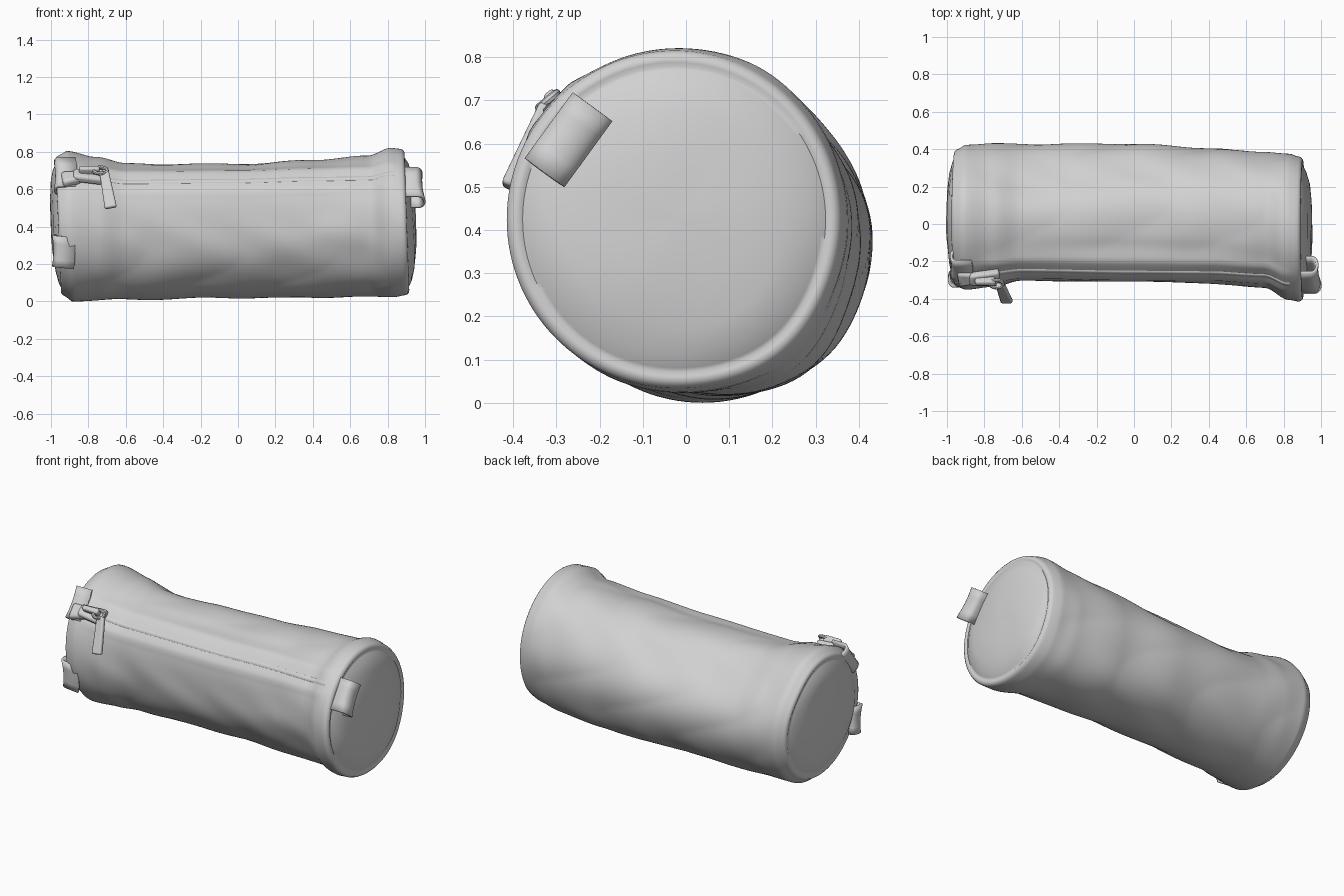
import bpy, bmesh, math
from mathutils import Vector, Matrix

if "Cube" in bpy.data.objects:
    bpy.data.objects.remove(bpy.data.objects["Cube"])

fabric = bpy.data.materials.new("grey_fabric")
fabric.diffuse_color = (0.64, 0.64, 0.64, 1)
fabric.use_nodes = True
fabric.node_tree.nodes["Principled BSDF"].inputs["Base Color"].default_value = fabric.diffuse_color

# body stations: x, front y, back y, bottom z, top z, zip bulge
STATIONS = [(-.945, -.335, .40, .03, .78, .01), (-.90, -.35, .425, .0, .805, .02),
            (-.75, -.33, .43, .005, .775, .035), (-.60, -.30, .43, .01, .74, .05),
            (0, -.30, .43, .02, .735, .062), (.40, -.31, .405, .025, .755, .05),
            (.70, -.34, .385, .03, .775, .03), (.83, -.405, .375, .025, .82, .012),
            (.885, -.415, .36, .035, .815, .0)]
# broad dents and swells: x, angle, x spread, angle spread, height
DENTS = [(-.45, 43, .7, 26, -.034), (-.50, 66, .24, 20, -.028), (.45, -58, .35, 25, .016),
         (.45, -50, .6, 22, .016), (-.05, 55, .3, 20, -.014), (.70, 65, .12, 30, .010),
         (-.1, 228, .5, 16, -.008), (.66, 205, .10, 18, -.014), (.25, 215, .13, 16, -.010),
         (-.5, 200, .12, 18, -.012), (.45, 185, .12, 12, .008), (0, 119, .6, 6, -.007)]
ZIP = math.radians(140)
SEG, ROWS = 120, 90


def station(x):
    for a, b in zip(STATIONS, STATIONS[1:]):
        if x <= b[0]:
            break
    t = min(max((x - a[0]) / (b[0] - a[0]), 0), 1)
    t = t * t * (3 - 2 * t)
    return [p + (q - p) * t for p, q in zip(a[1:], b[1:])]


def tilt(x, z):
    return -.05 * (z - .4) * abs(x) ** 3


def centre(x):
    y0, y1, z0, z1, _ = station(x)
    z = (z0 + z1) / 2
    return Vector((x + tilt(x, z), (y0 + y1) / 2, z))


def turn(a, b):
    """Signed difference of two angles in degrees."""
    return (math.degrees(a) - b + 180) % 360 - 180


def surf(x, a, lift=0.0):
    """Point on the soft cylinder, with zip bulge, seam ridges and dents."""
    y0, y1, z0, z1, bulge = station(x)
    d = turn(a, 140)
    r = lift + bulge * math.exp(-(d / 24) ** 2)
    inner = min(1, max(0, (.88 - abs(x)) / .12))
    r += inner * .006 * (math.exp(-((d - 9) / 3) ** 2) + math.exp(-((d + 11) / 3) ** 2))
    r -= inner * .004 * math.exp(-(d / 6) ** 4)
    away = 1 - math.exp(-(d / 28) ** 2)
    for dx, da, sx, sa, h in DENTS:
        r += h * math.exp(-((x - dx) / sx) ** 2 - (turn(a, da) / sa) ** 2)
    r += inner * away * (.005 * abs(math.sin(6 * x + 2 * a + math.sin(3 * a))) - .003
                         + .002 * math.sin(15 * x - 4 * a + 2 * math.sin(3 * a)))
    y = (y0 + y1) / 2 + ((y1 - y0) / 2 + r) * math.cos(a)
    z = (z0 + z1) / 2 + ((z1 - z0) / 2 + r) * math.sin(a)
    return Vector((x + tilt(x, z), y, z))


def finish(name, bm, bevel=0, angle=40):
    bmesh.ops.recalc_face_normals(bm, faces=bm.faces)
    mesh = bpy.data.meshes.new(name)
    bm.to_mesh(mesh)
    bm.free()
    ob = bpy.data.objects.new(name, mesh)
    bpy.context.collection.objects.link(ob)
    mesh.materials.append(fabric)
    if bevel:
        m = ob.modifiers.new("bevel", 'BEVEL')
        m.width, m.segments = bevel, 3
    bpy.ops.object.select_all(action='DESELECT')
    ob.select_set(True)
    bpy.context.view_layer.objects.active = ob
    bpy.ops.object.shade_smooth_by_angle(angle=math.radians(angle))
    return ob


def loft(bm, rows, closed):
    grid = [[bm.verts.new(p) for p in row] for row in rows]
    n = len(grid[0])
    for r, s in zip(grid, grid[1:]):
        for i in range(n if closed else n - 1):
            j = (i + 1) % n
            bm.faces.new((r[i], r[j], s[j], s[i]))
    return grid


angles = [2 * math.pi * i / SEG for i in range(SEG)]
X0, X1 = STATIONS[0][0], STATIONS[-1][0]

# fabric tube closed by softly piped, bulging end discs
RIM = [(.985, .010), (.96, .016), (.93, .017), (.905, .012), (.88, .017),
       (.80, .032), (.65, .046), (.4, .056), (.15, .06), (.02, .06)]


def cap_rows(x, side, puff):
    c = centre(x)
    return [[c.lerp(surf(x, a), s)
             + Vector((side * (dx * puff + .004 * s * math.sin(3 * a + 5 * s) * (s < .85)), 0, 0))
             for a in angles] for s, dx in RIM]


bm = bmesh.new()
rows = cap_rows(X0, -1, .93)[::-1]
rows += [[surf(X0 + (X1 - X0) * i / ROWS, a) for a in angles] for i in range(ROWS + 1)]
rows += cap_rows(X1, 1, 1.12)
grid = loft(bm, rows, True)
bm.faces.new(grid[0])
bm.faces.new(grid[-1])
finish("case_body", bm, angle=60)

# zip coil laid along the bulge
bm = bmesh.new()
loft(bm, [[surf(-.86 + 1.70 * i / 80, ZIP + math.radians(d), h)
           for d, h in [(-3, -.012), (-1.5, .004), (1.5, .004), (3, -.012)]] for i in range(81)], True)
finish("zip_coil", bm, angle=70)


def loop_tab(name, base, out, along, across, reach, length, thick):
    """Folded fabric loop: a U-shaped band extruded along its width."""
    base, out = Vector(base), Vector(out).normalized()
    along, across = Vector(along).normalized(), Vector(across).normalized()
    h = thick / 2
    prof = [(0, -h)] + [(reach - h * .6 + h * .6 * math.cos(t), h * math.sin(t))
                        for t in [math.pi * (k / 10 - .5) for k in range(11)]] + [(0, h)]
    bm = bmesh.new()
    loft(bm, [[base + out * (u + .008 * s * s) + across * v + along * (length / 2 * s) for u, v in prof]
              for s in (-1, -.5, 0, .5, 1)], False)
    ob = finish(name, bm)
    m = ob.modifiers.new("cloth_thickness", 'SOLIDIFY')
    m.thickness, m.offset = .014, 0
    return ob


loop_tab("right_loop", (.855, -.272, .609), (1, 0, 0), (.09, -.59, -.81), (0, -.81, .59), .125, .19, .10)
loop_tab("left_lower_loop", (-.87, -.29, .26), (-1, 0, .1), (0, -.1, 1), (0, 1, .1), .11, .17, .07)
loop_tab("left_upper_loop", (-.86, -.225, .67), (-1, 0, 0), (0, -.59, -.81), (0, -.81, .59), .11, .19, .07)


def block(name, a, b, side, w0, w1, thick, bevel):
    """Tapered rounded bar from a to b; side gives its width direction."""
    a, b = Vector(a), Vector(b)
    d = (b - a).normalized()
    n = d.cross(Vector(side)).normalized()
    s = n.cross(d)
    bm = bmesh.new()
    g = loft(bm, [[p + s * (w / 2 * u) + n * (thick / 2 * v) for u, v in [(-1, -1), (1, -1), (1, 1), (-1, 1)]]
                  for p, w in [(a, w0), (b, w1)]], True)
    bm.faces.new(g[0])
    bm.faces.new(g[1])
    return finish(name, bm, bevel)


# zip slider, its bridge, the gathered tape end and the strap pull
UP = (0, -.64, .77)
SIDE = (0, .77, .64)
block("slider", (-.88, -.295, .675), (-.72, -.285, .665), SIDE, .07, .10, .045, .015)
block("slider_bridge", (-.85, -.305, .70), (-.74, -.305, .70), SIDE, .03, .035, .05, .012)
block("zip_end", (-.94, -.29, .65), (-.84, -.285, .665), SIDE, .10, .07, .05, .018)
block("pull_strap", (-.715, -.325, .69), (-.68, -.415, .50), (1, 0, .2), .05, .065, .028, .01)

# ring joining slider and pull
bm = bmesh.new()
M = Matrix.Translation((-.735, -.32, .70)) @ Vector(UP).to_track_quat('Z', 'Y').to_matrix().to_4x4()
loft(bm, [[M @ Vector(((.035 + .01 * math.cos(v)) * math.cos(u), (.026 + .01 * math.cos(v)) * math.sin(u),
                       .01 * math.sin(v))) for v in [k * math.pi / 4 for k in range(8)]]
          for u in [k * math.pi / 12 for k in range(25)]], True)
bmesh.ops.remove_doubles(bm, verts=bm.verts, dist=1e-5)
finish("pull_ring", bm)
